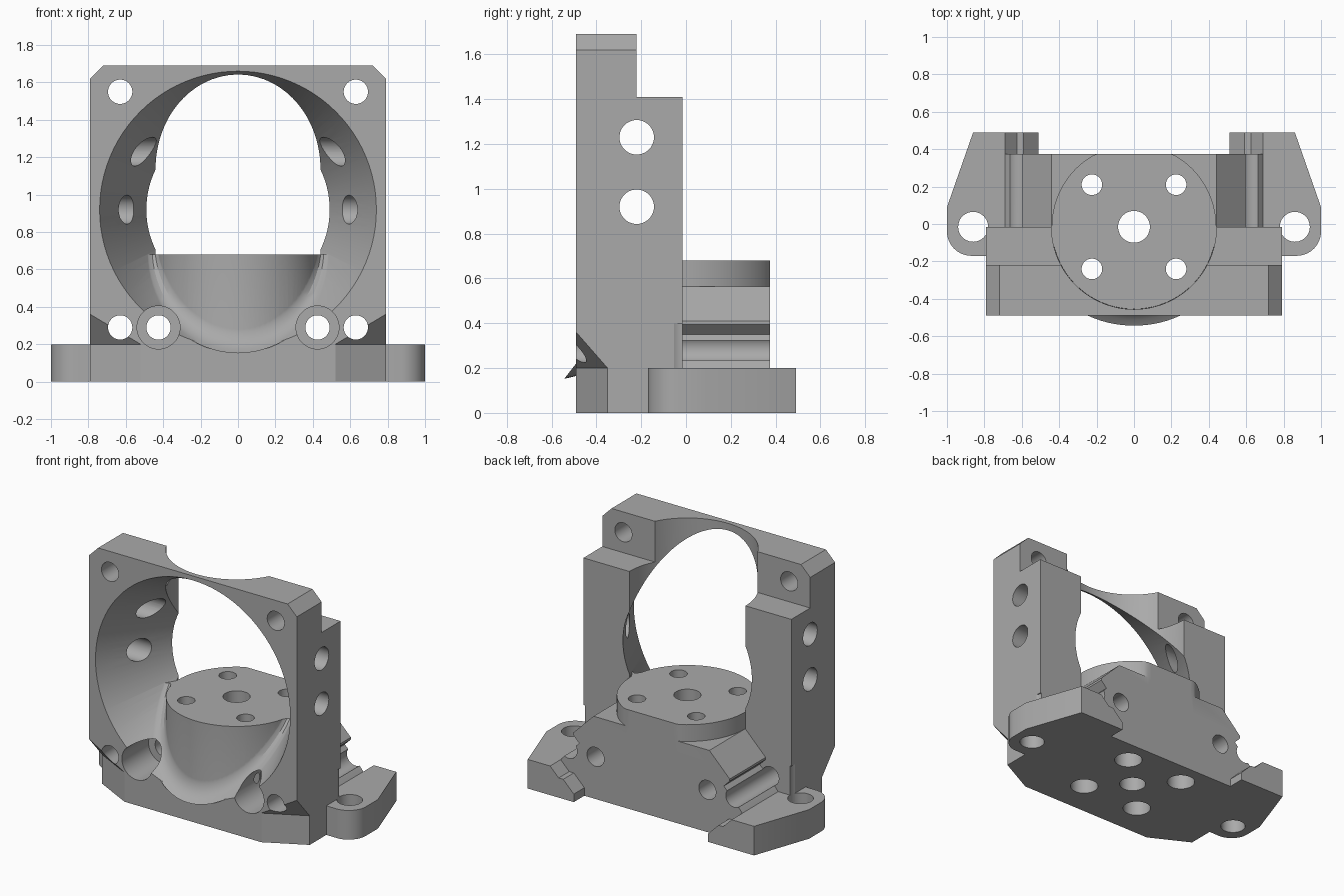
import bpy, bmesh, math
from mathutils import Vector

if "Cube" in bpy.data.objects:
    bpy.data.objects.remove(bpy.data.objects["Cube"], do_unlink=True)

grey = bpy.data.materials.new("plain_grey")
grey.use_nodes = True
grey.diffuse_color = (0.4, 0.4, 0.4, 1)
grey.node_tree.nodes["Principled BSDF"].inputs["Base Color"].default_value = (0.4, 0.4, 0.4, 1)

HUB_Y, HUB_R, HUB_TOP = -0.015, 0.44, 0.68
BORE_Z, FRONT, BACK = 0.92, -0.49, -0.015
SLOPE = -0.526


def bore_radius(y):
    return 0.74 + SLOPE * (y - FRONT)


def finish(name, bm):
    bmesh.ops.recalc_face_normals(bm, faces=bm.faces)
    mesh = bpy.data.meshes.new(name)
    bm.to_mesh(mesh)
    bm.free()
    mesh.materials.append(grey)
    obj = bpy.data.objects.new(name, mesh)
    bpy.context.collection.objects.link(obj)
    return obj


def loft(name, rings):
    """Closed solid through matching rings of points."""
    bm = bmesh.new()
    rows = [[bm.verts.new(p) for p in ring] for ring in rings]
    n = len(rows[0])
    for a, b in zip(rows, rows[1:]):
        for i in range(n):
            j = (i + 1) % n
            bm.faces.new((a[i], a[j], b[j], b[i]))
    bm.faces.new(rows[0])
    bm.faces.new(rows[-1])
    return finish(name, bm)


def prism_y(name, xz, y0, y1):
    return loft(name, [[(x, y, z) for x, z in xz] for y in (y0, y1)])


def prism_z(name, xy, z0, z1):
    return loft(name, [[(x, y, z) for x, y in xy] for z in (z0, z1)])


def circle(cx, cy, r, n=48):
    return [(cx + r * math.cos(math.tau * i / n), cy + r * math.sin(math.tau * i / n)) for i in range(n)]


def combine(target, tool, operation):
    mod = target.modifiers.new(operation, "BOOLEAN")
    mod.operation, mod.solver, mod.object = operation, "EXACT", tool
    bpy.context.view_layer.objects.active = target
    bpy.ops.object.modifier_apply(modifier=mod.name)
    bpy.data.objects.remove(tool, do_unlink=True)


def cut(target, tool):
    combine(target, tool, "DIFFERENCE")


def mirror(points):
    return points + [(-x, z) for x, z in reversed(points)]


# Upright frame with lower rear columns
body = prism_y("bracket_body", mirror([(0.79, 0), (0.79, 1.62), (0.72, 1.69)]), FRONT, BACK)
cut(body, prism_y("column_top_cutter", mirror([(1, 1.41), (1, 2)]), -0.22, 0.3))

# Tapered bore and vertical clearance above the hub
ends = []
for y in (FRONT - 0.1, 0.05):
    ends.append([(x, y, z) for x, z in circle(0, BORE_Z, bore_radius(y), 96)])
cut(body, loft("bore_cutter", ends))
cut(body, prism_z("clearance_cutter", circle(0, HUB_Y, HUB_R + 0.001, 96), HUB_TOP, 2))

# Round hub with a flat rear
hub = [(x, min(y, 0.375)) for x, y in circle(0, HUB_Y, HUB_R, 96)]
combine(body, prism_z("hub", hub, 0.05, HUB_TOP), "UNION")

# Rear block with sloped shoulders and undercuts
shoulder = [(0.69, 0), (0.69, 0.2), (0.67, 0.225), (0.55, 0.35), (0.595, 0.395), (0.595, 0.41), (0.44, 0.565)]
combine(body, prism_y("rear_block", mirror(shoulder), -0.03, 0.375), "UNION")


# Blend between the hub and the bore
def crease(t):
    x, y = HUB_R * math.sin(t), HUB_Y - HUB_R * math.cos(t)
    return Vector((x, y, BORE_Z - math.sqrt(bore_radius(y) ** 2 - x * x)))


rings = []
for i in range(41):
    t = math.radians(-88 + 176 * i / 40)
    c = crease(t)
    tangent = (crease(t + 0.001) - crease(t - 0.001)).normalized()
    n_hub = Vector((math.sin(t), -math.cos(t), 0))
    rho = bore_radius(c.y)
    n_bore = Vector((-c.x / rho, SLOPE, (BORE_Z - c.z) / rho)).normalized()
    up = tangent.cross(n_hub).normalized()
    out = tangent.cross(n_bore).normalized()
    up *= math.copysign(0.1, up.dot(n_bore))
    out *= math.copysign(0.1, out.dot(n_hub))
    a, b = c + up, c + out
    flat = Vector((a.x, a.y - HUB_Y)).normalized() * (HUB_R - 0.002)
    a.x, a.y = flat.x, flat.y + HUB_Y
    ring = [a * (1 - s) ** 2 + c * 2 * s * (1 - s) + b * s * s for s in (0, 0.2, 0.4, 0.6, 0.8, 1)]
    rings.append(ring + [c - (n_hub + n_bore) * 0.02])
blend = loft("hub_blend", rings)
cut(blend, prism_y("blend_cutter", mirror([(1, HUB_TOP), (1, 2)]), -1, 1))
combine(body, blend, "UNION")

for s in (1, -1):
    # Mounting ears
    corner = [(0.87 + 0.13 * math.sin(a), -0.04 - 0.13 * math.cos(a))
              for a in [math.pi / 2 * i / 10 for i in range(11)]]
    outline = [(0.51, -0.17)] + corner + [(1, 0.09), (0.86, 0.49), (0.51, 0.49)]
    ear = prism_z("mounting_ear", [(s * x, y) for x, y in outline], 0, 0.2)
    groove = [(0.4, 0.3), (0.4, 0.055), (0.51, 0.055), (0.59, 0.135), (0.625, 0.135), (0.69, 0.2), (0.69, 0.3)]
    cut(ear, prism_y("groove_cutter", [(s * x, z) for x, z in groove], 0.375, 0.6))
    combine(body, ear, "UNION")
    cut(body, prism_z("ear_hole", circle(s * 0.86, HUB_Y, 0.08), -0.1, 0.4))

    # Angled front corner with a sloped pocket above it
    tri = [(0.25, -0.63), (1.06, -0.21), (1.06, -0.63)]
    low = [(s * x, y, -0.1) for x, y in tri]
    high = [(s * x, y, z) for (x, y), z in zip(tri, (0.2, 0.2, 0.68))]
    cut(body, loft("corner_cutter", [low, high]))

    # Frame holes, recessed screws and side holes
    for z in (0.29, 1.55):
        cut(body, prism_y("frame_hole", circle(s * 0.63, z, 0.065), -0.7, 0.7))
    cut(body, prism_y("screw_recess", circle(s * 0.425, 0.29, 0.115), -0.7, -0.2))
    cut(body, prism_y("screw_hole", circle(s * 0.425, 0.29, 0.065), -0.7, 0.7))
    for z in (0.92, 1.23):
        sides = [[(s * x, y, h) for y, h in circle(-0.22, z, 0.077)] for x in (0.3, 1)]
        cut(body, loft("side_hole", sides))

    # Hub screw holes with wider bores from below
    for y in (-0.24, 0.21):
        cut(body, prism_z("hub_hole", circle(s * 0.225, y, 0.055), -0.1, 1))
        cut(body, prism_z("hub_counterbore", circle(s * 0.225, y, 0.09), -0.1, 0.4))

cut(body, prism_z("centre_hole", circle(0, HUB_Y, 0.085), -0.1, 1))

bpy.ops.object.select_all(action="DESELECT")
body.select_set(True)
bpy.context.view_layer.objects.active = body
bpy.ops.object.shade_smooth_by_angle(angle=math.radians(25))
